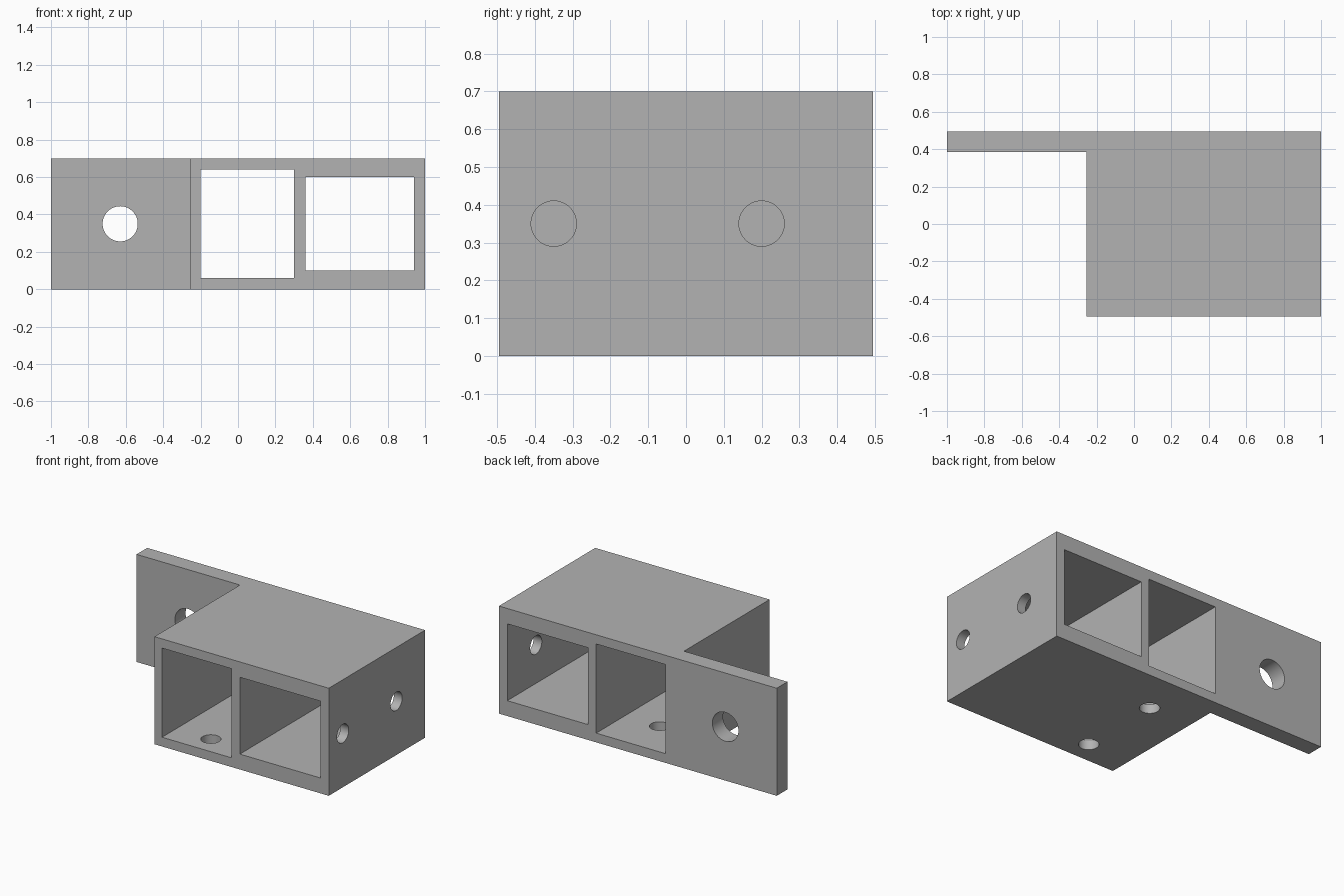
import bpy
from math import pi, radians

default = bpy.data.objects.get("Cube")
if default:
    bpy.data.objects.remove(default, do_unlink=True)

grey = bpy.data.materials.new("plain grey")
grey.use_nodes = True
colour = (0.45, 0.45, 0.45, 1)
grey.diffuse_color = colour
grey.node_tree.nodes["Principled BSDF"].inputs["Base Color"].default_value = colour

HEIGHT, DEPTH = 0.70, 0.99
BACK = DEPTH / 2
MID_Z = HEIGHT / 2
PLATE = 0.11


def box(name, x, y, z):
    """Box spanning the given (low, high) ranges."""
    spans = (x, y, z)
    bpy.ops.mesh.primitive_cube_add(size=1, location=[sum(s) / 2 for s in spans])
    ob = bpy.context.object
    ob.name = name
    ob.scale = [s[1] - s[0] for s in spans]
    bpy.ops.object.transform_apply(location=False, rotation=False, scale=True)
    return ob


def drill(name, centre, radius, length, rotation=(0, 0, 0)):
    bpy.ops.mesh.primitive_cylinder_add(vertices=64, radius=radius, depth=length,
                                        location=centre, rotation=rotation)
    ob = bpy.context.object
    ob.name = name
    return ob


def combine(target, other, operation):
    """Apply a boolean and discard the helper object."""
    mod = target.modifiers.new(operation.lower(), "BOOLEAN")
    mod.operation = operation
    mod.solver = "EXACT"
    mod.object = other
    bpy.context.view_layer.objects.active = target
    bpy.ops.object.modifier_apply(modifier=mod.name)
    bpy.data.objects.remove(other, do_unlink=True)


# Solid block with the mounting plate flush along its back
bracket = box("twin_channel_bracket", (-0.255, 1), (-BACK, BACK), (0, HEIGHT))
plate = box("mounting_plate", (-1, 0), (BACK - PLATE, BACK), (0, HEIGHT))
combine(bracket, plate, "UNION")

# Two rectangular channels running front to back
through = (-BACK - 0.1, BACK + 0.1)
cutters = [box("tall_channel", (-0.20, 0.30), through, (0.06, 0.64)),
           box("wide_channel", (0.36, 0.94), through, (0.10, 0.60))]

# Screw holes in the side wall and the floor, and one in the plate
for y in (-0.35, 0.20):
    cutters.append(drill("side_hole", (0.97, y, MID_Z), 0.06, 0.2, (0, pi / 2, 0)))
    cutters.append(drill("floor_hole", (0.05, y, 0.03), 0.06, 0.2))
cutters.append(drill("plate_hole", (-0.63, BACK - PLATE / 2, MID_Z),
                     0.094, 0.3, (pi / 2, 0, 0)))
for cutter in cutters:
    combine(bracket, cutter, "DIFFERENCE")

bracket.data.materials.clear()
bracket.data.materials.append(grey)
bpy.ops.object.select_all(action="DESELECT")
bracket.select_set(True)
bpy.context.view_layer.objects.active = bracket
bpy.ops.object.shade_smooth_by_angle(angle=radians(30))
